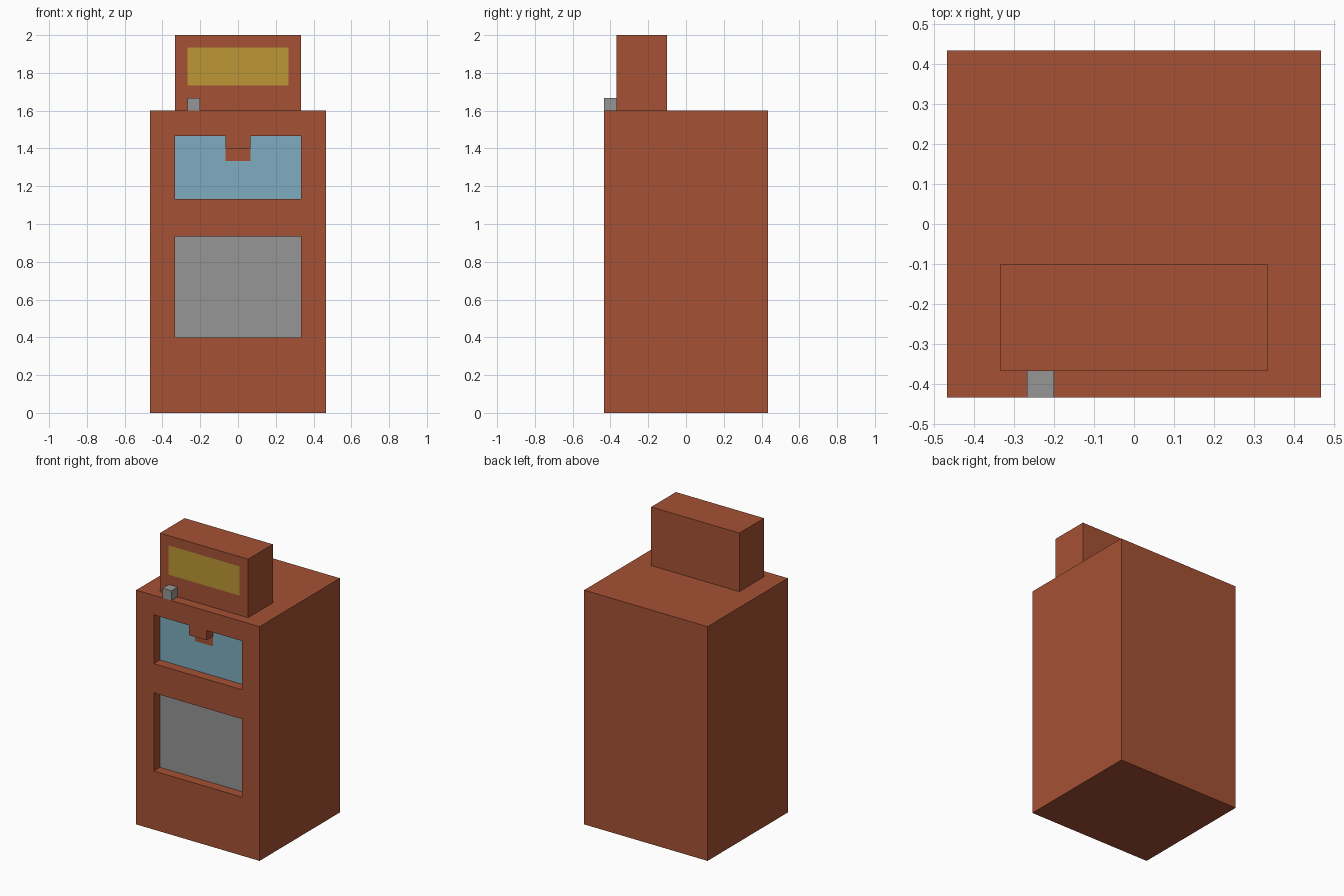
import bpy
import bmesh
from mathutils import Vector

cube = bpy.data.objects.get("Cube")
if cube:
    bpy.data.objects.remove(cube, do_unlink=True)

U = 1 / 15  # one block unit


def material(name, srgb):
    def lin(c):
        c /= 255
        return c / 12.92 if c <= 0.04045 else ((c + 0.055) / 1.055) ** 2.4
    colour = (*[lin(c) for c in srgb], 1)
    m = bpy.data.materials.new(name)
    m.use_nodes = True
    m.diffuse_color = colour
    bsdf = m.node_tree.nodes["Principled BSDF"]
    bsdf.inputs["Base Color"].default_value = colour
    bsdf.inputs["Roughness"].default_value = 0.9
    return m


rust = material("rust red", (165, 81, 52))
grey = material("mid grey", (150, 150, 150))
blue = material("screen blue", (126, 172, 192))
yellow = material("sign yellow", (189, 151, 54))
RUST, GREY, BLUE, YELLOW = range(4)


def box(lo, hi):
    """Box between two corners given in block units."""
    bm = bmesh.new()
    bmesh.ops.create_cube(bm, size=1)
    lo, hi = Vector(lo) * U, Vector(hi) * U
    for v in bm.verts:
        v.co = Vector([l if c < 0 else h for c, l, h in zip(v.co, lo, hi)])
    return bm


def front_faces(bm):
    bm.normal_update()
    return [f for f in bm.faces if f.normal.y < -0.9]


def cut_front(bm, xs, zs):
    """Slice only the front side along the given lines."""
    cuts = [((x, 0, 0), (1, 0, 0)) for x in xs] + [((0, 0, z), (0, 0, 1)) for z in zs]
    for co, no in cuts:
        faces = front_faces(bm)
        edges = {e for f in faces for e in f.edges}
        verts = {v for f in faces for v in f.verts}
        bmesh.ops.bisect_plane(bm, geom=faces + list(edges) + list(verts),
                               plane_co=Vector(co) * U, plane_no=no, dist=1e-5)


def inside(f, x0, x1, z0, z1):
    c = f.calc_center_median() / U
    return x0 < c.x < x1 and z0 < c.z < z1


def finish(bm, name, mats):
    bmesh.ops.recalc_face_normals(bm, faces=bm.faces[:])
    me = bpy.data.meshes.new(name)
    bm.to_mesh(me)
    bm.free()
    for m in mats:
        me.materials.append(m)
    ob = bpy.data.objects.new(name, me)
    bpy.context.collection.objects.link(ob)
    return ob


palette = [rust, grey, blue, yellow]

# Cabinet with two recesses; a spout block stays flush in the upper one
WINDOW, TRAY = (-5, 5, 17, 22), (-5, 5, 6, 14)
SPOUT, SPOUT_SHADE = (-1, 1, 21, 22), (-1, 1, 20, 21)
bm = box((-7, -6.5, 0), (7, 6.5, 24))
cut_front(bm, (-5, -1, 1, 5), (6, 14, 17, 20, 21, 22))
for area in (WINDOW, TRAY):
    sunk = [f for f in front_faces(bm) if inside(f, *area) and not inside(f, *SPOUT)]
    new = bmesh.ops.extrude_face_region(bm, geom=sunk)["geom"]
    bmesh.ops.translate(bm, verts=[g for g in new if isinstance(g, bmesh.types.BMVert)],
                        vec=(0, U, 0))
    old = [f for f in sunk if f.is_valid]
    if old:
        bmesh.ops.delete(bm, geom=old, context='FACES')

# Recess backs are coloured, apart from the patch under the spout
for f in front_faces(bm):
    if f.calc_center_median().y > -6 * U:
        if inside(f, *TRAY):
            f.material_index = GREY
        elif not inside(f, *SPOUT_SHADE):
            f.material_index = BLUE
finish(bm, "cabinet", palette)

# Sign box on top with a yellow panel
bm = box((-5, -5.5, 24), (5, -1.5, 30))
cut_front(bm, (-4, 4), (26, 29))
for f in front_faces(bm):
    if inside(f, -4, 4, 26, 29):
        f.material_index = YELLOW
finish(bm, "sign_box", palette)

# Small button in front of the sign
finish(box((-4, -6.5, 24), (-3, -5.5, 25)), "button", [grey])
